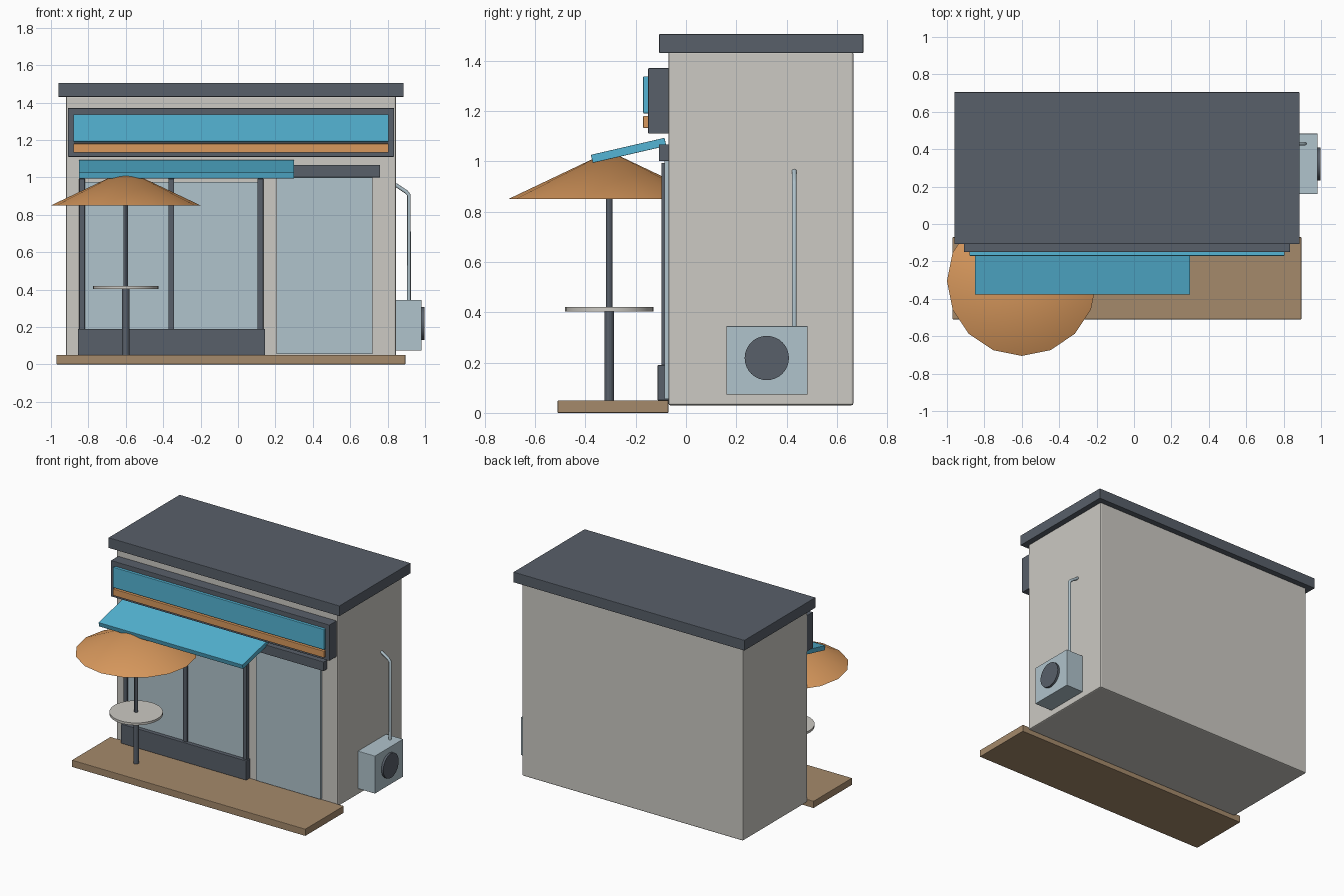
import bpy, math
from mathutils import Vector

if "Cube" in bpy.data.objects:
    bpy.data.objects.remove(bpy.data.objects["Cube"])


def srgb(r, g, b):
    return tuple(((c + 0.055) / 1.055) ** 2.4 for c in (r, g, b)) + (1.0,)


def material(name, *rgb):
    m = bpy.data.materials.new(name)
    m.diffuse_color = srgb(*rgb)
    m.use_nodes = True
    m.node_tree.nodes["Principled BSDF"].inputs["Base Color"].default_value = m.diffuse_color
    return m


WALL = material("warm grey wall", 0.80, 0.79, 0.765)
DARK = material("slate grey", 0.345, 0.375, 0.415)
BLUE = material("sky blue", 0.33, 0.71, 0.835)
ORANGE = material("orange", 0.85, 0.60, 0.365)
WOOD = material("brown deck", 0.645, 0.54, 0.42)
GLASS = material("pale blue", 0.69, 0.765, 0.80)


def box(name, x, y, z, mat, bevel=0.003):
    """Box from (min, max) pairs, with a small edge bevel."""
    bpy.ops.mesh.primitive_cube_add(size=1)
    ob = bpy.context.object
    ob.name = name
    ob.scale = [b - a for a, b in (x, y, z)]
    ob.location = [(a + b) / 2 for a, b in (x, y, z)]
    bpy.ops.object.transform_apply(location=False, rotation=False, scale=True)
    if bevel:
        mod = ob.modifiers.new("soft edges", "BEVEL")
        mod.width, mod.segments = bevel, 2
    ob.data.materials.append(mat)
    return ob


def cone(name, base, top, r1, r2, mat, sides=24):
    """Round part between two points, with its own radius at each end."""
    base, top = Vector(base), Vector(top)
    axis = top - base
    bpy.ops.mesh.primitive_cone_add(vertices=sides, radius1=r1, radius2=r2,
                                    depth=axis.length, location=(base + top) / 2,
                                    rotation=axis.to_track_quat("Z", "Y").to_euler())
    ob = bpy.context.object
    ob.name = name
    ob.data.materials.append(mat)
    bpy.ops.object.shade_smooth_by_angle(angle=math.radians(30))
    return ob


# Building shell and deck
box("building", (-0.92, 0.845), (-0.07, 0.665), (0.03, 1.435), WALL, 0.008)
box("roof", (-0.96, 0.885), (-0.107, 0.705), (1.43, 1.505), DARK)
box("deck", (-0.97, 0.895), (-0.51, -0.07), (0.0, 0.05), WOOD)

# Sign board with blue and orange bands
box("sign_board", (-0.91, 0.835), (-0.15, -0.06), (1.11, 1.37), DARK)
box("sign_panel", (-0.88, 0.805), (-0.17, -0.145), (1.19, 1.337), BLUE)
box("sign_stripe", (-0.88, 0.805), (-0.17, -0.145), (1.132, 1.18), ORANGE)

# Shop window
box("window_glass", (-0.84, 0.13), (-0.085, -0.06), (0.15, 0.975), GLASS, 0)
box("window_base", (-0.855, 0.145), (-0.113, -0.06), (0.05, 0.19), DARK)
for i, x in enumerate((-0.834, -0.356, 0.12)):
    box(f"window_post_{i + 1}", (x - 0.015, x + 0.015), (-0.097, -0.06), (0.18, 0.993), DARK, 0.002)

# Door and lintel
box("door", (0.205, 0.718), (-0.085, -0.06), (0.055, 1.005), GLASS, 0)
box("door_lintel", (0.16, 0.76), (-0.108, -0.06), (1.0, 1.067), DARK)

# Sloping awning
awning = box("awning", (-0.85, 0.30), (-0.15, 0.15), (-0.0165, 0.0165), BLUE, 0.002)
awning.location = (-0.275, -0.228, 1.043)
awning.rotation_euler.x = math.radians(13)

# Parasol and table
cx, cy = -0.6, -0.305
cone("parasol_canopy", (cx, cy, 0.85), (cx, cy, 1.04), 0.4, 0.0, ORANGE, 16)
cone("parasol_pole", (cx, cy, 0.05), (cx, cy, 0.98), 0.013, 0.013, DARK, 12)
cone("table_leg", (cx, cy, 0.05), (cx, cy, 0.41), 0.019, 0.019, DARK, 12)
cone("table_top", (cx, cy, 0.403), (cx, cy, 0.42), 0.175, 0.175, WALL, 32)

# Outdoor cooling unit on the side wall
box("cooling_unit", (0.845, 0.982), (0.16, 0.483), (0.073, 0.345), GLASS)
cone("cooling_fan", (0.975, 0.321, 0.218), (0.997, 0.321, 0.218), 0.088, 0.088, DARK, 32)

# Bent pipe from the unit to the wall
curve = bpy.data.curves.new("pipe", "CURVE")
curve.dimensions = "3D"
curve.bevel_depth, curve.bevel_resolution, curve.use_fill_caps = 0.01, 3, True
points = [(0.914, 0.43, 0.33), (0.914, 0.43, 0.905), (0.9, 0.43, 0.922), (0.842, 0.43, 0.96)]
spline = curve.splines.new("POLY")
spline.points.add(len(points) - 1)
for p, co in zip(spline.points, points):
    p.co = (*co, 1)
curve.materials.append(GLASS)
bpy.context.collection.objects.link(bpy.data.objects.new("pipe", curve))
